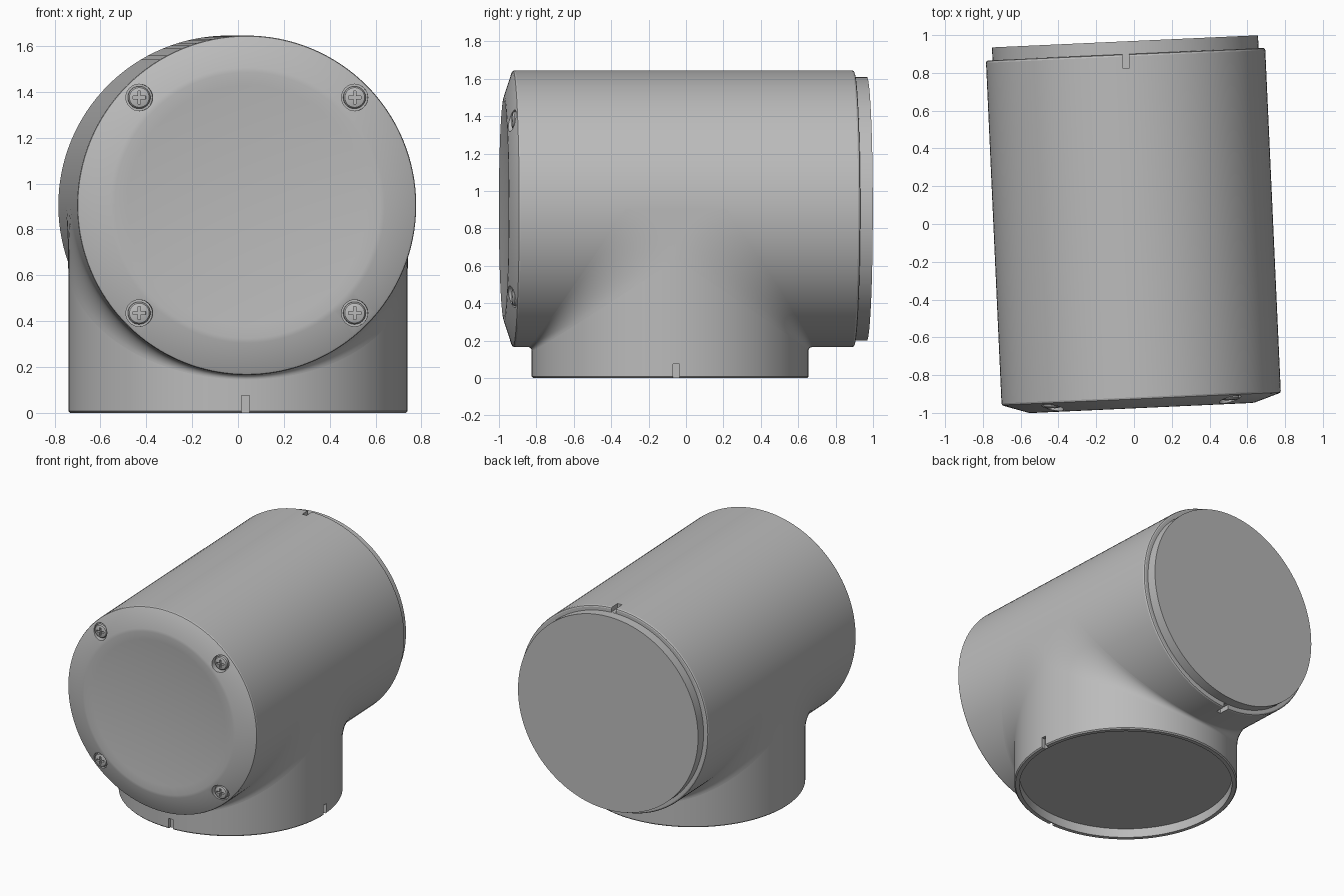
import bpy, bmesh, math
from mathutils import Matrix, Vector

if "Cube" in bpy.data.objects:
    bpy.data.objects.remove(bpy.data.objects["Cube"])

R = 0.74           # radius of both tubes
AXIS_Z = 0.905     # height of the horizontal axis
FRONT, BACK = -0.89, 0.985
PLACE = Matrix.Translation((0, -0.085, 0)) @ Matrix.Rotation(math.radians(2.6), 4, "Z")
LAY = Matrix.Translation((0, 0, AXIS_Z)) @ Matrix.Rotation(-math.pi / 2, 4, "X")

grey = bpy.data.materials.new("grey plastic")
grey.use_nodes = True
grey.diffuse_color = (0.5, 0.5, 0.5, 1)
grey.node_tree.nodes["Principled BSDF"].inputs["Base Color"].default_value = (0.5, 0.5, 0.5, 1)


def shade(obj, angle=14):
    bpy.ops.object.select_all(action="DESELECT")
    obj.select_set(True)
    bpy.context.view_layer.objects.active = obj
    bpy.ops.object.shade_smooth_by_angle(angle=math.radians(angle))


def make(name, bm, smooth=14, fix=True):
    """Turn a bmesh into a placed, shaded object."""
    if fix:
        bmesh.ops.recalc_face_normals(bm, faces=bm.faces)
    mesh = bpy.data.meshes.new(name)
    bm.to_mesh(mesh)
    bm.free()
    mesh.materials.append(grey)
    obj = bpy.data.objects.new(name, mesh)
    bpy.context.collection.objects.link(obj)
    obj.matrix_world = PLACE
    shade(obj, smooth)
    return obj


def lathe(profile, steps, matrix):
    """Spin a (radius, height) profile into a closed solid."""
    bm = bmesh.new()
    verts = [bm.verts.new((r, 0, h)) for r, h in profile]
    edges = [bm.edges.new(pair) for pair in zip(verts, verts[1:])]
    bmesh.ops.spin(bm, geom=verts + edges, cent=(0, 0, 0), axis=(0, 0, 1),
                   angle=math.tau, steps=steps)
    bmesh.ops.remove_doubles(bm, verts=bm.verts, dist=1e-5)
    bmesh.ops.transform(bm, matrix=matrix, verts=bm.verts)
    return bm


def box(bm, size, centre):
    m = Matrix.Translation(centre) @ Matrix.Diagonal((*size, 1))
    bmesh.ops.create_cube(bm, size=1, matrix=m)


def cut(obj, bm):
    """Subtract a bmesh from an object."""
    tool = make("cutter", bm)
    tool.hide_render = True
    mod = obj.modifiers.new("cut", "BOOLEAN")
    mod.operation, mod.solver, mod.object = "DIFFERENCE", "EXACT", tool
    bpy.context.view_layer.objects.active = obj
    bpy.ops.object.modifier_apply(modifier=mod.name)
    bpy.data.objects.remove(tool)
    shade(obj)


# Horizontal housing: shallow dished front, chamfered rim, inset back lip
DISH, DEPTH = 0.58, 0.03
dish = [(DISH * i / 10, FRONT + DEPTH * (1 - (i / 10) ** 2)) for i in range(11)]
profile = dish + [(0.60, FRONT + 0.002), (R - 0.012, -0.846), (R - 0.003, -0.841), (R, -0.832),
                  (R, BACK - 0.012), (R - 0.004, BACK - 0.003), (R - 0.012, BACK),
                  (0.705, BACK), (0.705, 1.053), (0, 1.053)]
housing = make("housing", lathe(profile, 128, LAY))

# Screw holes in the rim, and key notches at top and bottom of the back edge
SEAT = FRONT + 0.055
corners = [(sx * 0.47, sz * 0.47) for sx in (-1, 1) for sz in (-1, 1)]
bm = bmesh.new()
for x, z in corners:
    m = Matrix.Translation((x, SEAT - 0.1, AXIS_Z + z)) @ Matrix.Rotation(math.pi / 2, 4, "X")
    bmesh.ops.create_cone(bm, cap_ends=True, segments=32, radius1=0.058, radius2=0.058,
                          depth=0.2, matrix=m)
for s in (-1, 1):
    box(bm, (0.035, 0.095, 0.08), (0, BACK - 0.0275, AXIS_Z + s * (0.706 + 0.04)))
cut(housing, bm)

# Domed screws with cross slots
for i, (x, z) in enumerate(corners):
    turn = Matrix.Translation((x, SEAT, AXIS_Z + z)) @ Matrix.Rotation(math.pi / 2, 4, "X")
    screw = make(f"screw_{i + 1}", lathe(
        [(0, -0.01), (0.049, -0.01), (0.049, 0.022), (0.043, 0.03), (0.025, 0.035),
         (0, 0.037)], 32, turn))
    for size in ((0.056, 0.04, 0.012), (0.012, 0.04, 0.056)):
        bm = bmesh.new()
        box(bm, size, (x, SEAT - 0.037, AXIS_Z + z))
        cut(screw, bm)

# Upright neck with a recessed underside
neck = make("neck", lathe(
    [(0, 0.065), (0.705, 0.065), (0.705, 0), (R - 0.008, 0), (R, 0.008), (R, 0.86),
     (0, 0.86)], 128, Matrix()))
bm = bmesh.new()
box(bm, (0.035, 0.08, 0.095), (0, -0.712 - 0.04, 0.0275))
box(bm, (0.08, 0.035, 0.095), (0.712 + 0.04, 0, 0.0275))
cut(neck, bm)

# Fillet between neck and housing: quarter arcs that widen towards the sides
ROWS, ARC = 32, 10
bm = bmesh.new()
for sx in (-1, 1):
    for sy in (-1, 1):
        rows = [[bm.verts.new((sx * R, 0, AXIS_Z))] * (ARC + 1)]
        for i in range(ROWS + 1):
            t = math.pi / 2 * i / ROWS
            s, x = R * math.sin(t), R * math.cos(t)
            d = 0.02 + 0.25 * (1 - s / R)
            arc = [math.pi / 2 * k / ARC for k in range(ARC + 1)]
            rows.append([bm.verts.new((sx * x, sy * (s + d * (1 - math.sin(a))),
                                       AXIS_Z - s - d * (1 - math.cos(a)))) for a in arc])
        for a, b in zip(rows, rows[1:]):
            for k in range(ARC):
                ring = list(dict.fromkeys((a[k], a[k + 1], b[k + 1], b[k])))
                face = bm.faces.new(ring)
                face.normal_update()
                if face.normal.dot(Vector((sx, sy, -1))) < 0:
                    face.normal_flip()
bmesh.ops.remove_doubles(bm, verts=bm.verts, dist=1e-5)
make("neck_fillet", bm, smooth=40, fix=False)
